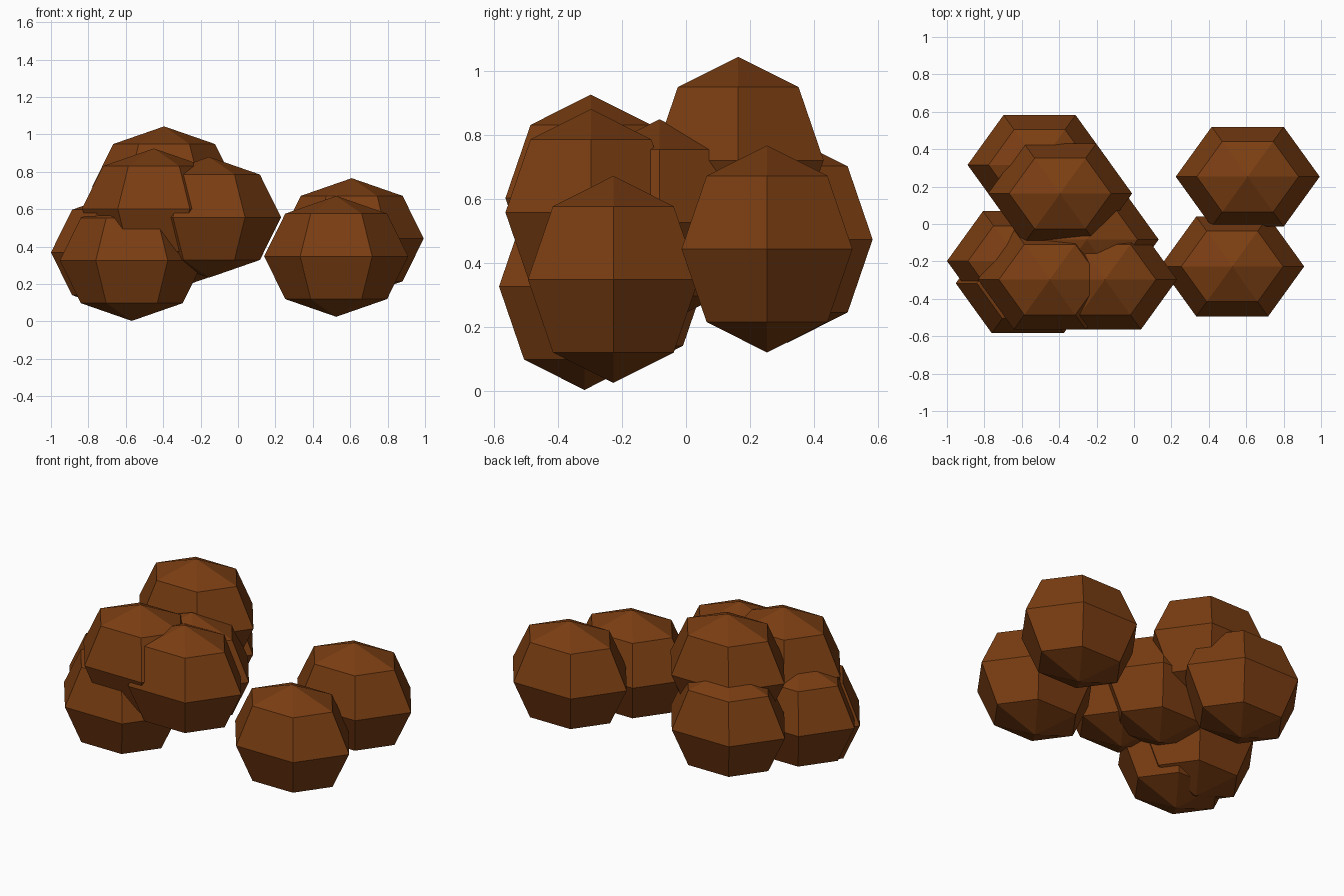
import bpy, math

if "Cube" in bpy.data.objects:
    bpy.data.objects.remove(bpy.data.objects["Cube"])

brown = bpy.data.materials.new("chocolate brown")
brown.diffuse_color = (0.195, 0.047, 0.006, 1)
brown.use_nodes = True
brown.node_tree.nodes["Principled BSDF"].inputs["Base Color"].default_value = brown.diffuse_color

# One shared low-poly ball: six sides, four bands, slightly squashed
RX, RY, RZ, SIDES = 0.385, 0.308, 0.323, 6
verts = [(0, 0, RZ)]
for lat in (45, 0, -45):
    c, s = math.cos(math.radians(lat)), math.sin(math.radians(lat))
    for i in range(SIDES):
        a = math.tau * i / SIDES
        verts.append((RX * c * math.cos(a), RY * c * math.sin(a), RZ * s))
verts.append((0, 0, -RZ))
last = len(verts) - 1

faces = []
for i in range(SIDES):
    j = (i + 1) % SIDES
    faces.append((0, 1 + i, 1 + j))
    for r in (1, 1 + SIDES):
        faces.append((r + i, r + SIDES + i, r + SIDES + j, r + j))
    r = 1 + 2 * SIDES
    faces.append((r + i, last, r + j))

mesh = bpy.data.meshes.new("ball")
mesh.from_pydata(verts, [], faces)
mesh.materials.append(brown)
mesh.update()

# Heap of balls on the left, two loose balls on the right
balls = {
    "right_back_ball": (0.608, 0.253, 0.443),
    "right_front_ball": (0.525, -0.227, 0.348),
    "heap_top_ball": (-0.395, 0.163, 0.720),
    "heap_front_upper_ball": (-0.450, -0.297, 0.602),
    "heap_front_right_ball": (-0.155, -0.297, 0.557),
    "heap_front_lower_ball": (-0.568, -0.317, 0.326),
    "heap_left_ball": (-0.615, -0.198, 0.369),
    "heap_back_ball": (-0.505, 0.316, 0.473),
    "heap_middle_ball": (-0.253, -0.083, 0.525),
}
for name, loc in balls.items():
    ob = bpy.data.objects.new(name, mesh)
    ob.location = loc
    bpy.context.collection.objects.link(ob)
